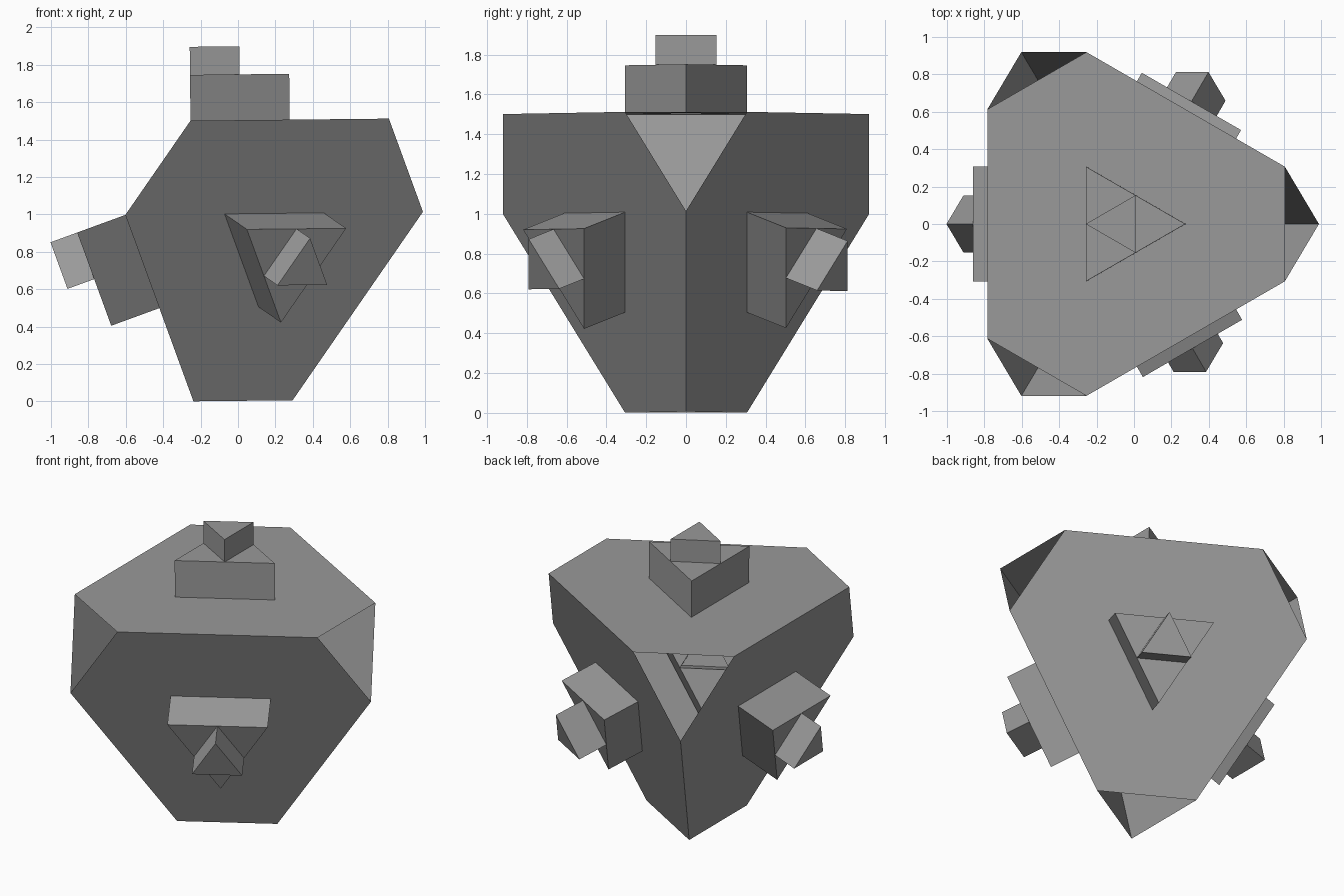
import bpy
import bmesh
from math import sqrt
from mathutils import Vector, Matrix

cube = bpy.data.objects.get("Cube")
if cube:
    bpy.data.objects.remove(cube, do_unlink=True)

grey = bpy.data.materials.new("mid_grey")
grey.use_nodes = True
tone = (0.32, 0.32, 0.32, 1)
grey.diffuse_color = tone
grey.node_tree.nodes["Principled BSDF"].inputs["Base Color"].default_value = tone

# Regular tetrahedron standing on its tip, leaning very slightly
EDGE = 2.45
CENTRE = Vector((-0.072, 0, 1.003))
radius = EDGE / sqrt(3)
rise = EDGE / (2 * sqrt(6))
LEAN = Matrix.Rotation(-0.0105, 3, 'Y')
corners = [CENTRE + LEAN @ Vector(p) for p in (
    (radius, 0, rise),
    (-radius / 2, EDGE / 2, rise),
    (-radius / 2, -EDGE / 2, rise),
    (0, 0, -3 * rise))]


def make_object(name, polygons):
    """Build one flat-shaded object from a list of point loops."""
    bm = bmesh.new()
    for loop in polygons:
        bm.faces.new([bm.verts.new(p) for p in loop])
    bmesh.ops.remove_doubles(bm, verts=bm.verts, dist=0.0001)
    mesh = bpy.data.meshes.new(name)
    bm.to_mesh(mesh)
    bm.free()
    mesh.materials.append(grey)
    obj = bpy.data.objects.new(name, mesh)
    bpy.context.collection.objects.link(obj)


def panel(tri, hole):
    """Corner-cut triangular panel around a central triangular opening."""
    loops = []
    for i in range(3):
        a, b, c = tri[i], tri[(i + 1) % 3], tri[i - 1]
        start, end = a.lerp(b, 0.25), b.lerp(a, 0.25)
        loops.append([start, end, hole[(i + 1) % 3], hole[i]])
        loops.append([a.lerp(c, 0.25), start, hole[i]])
    return loops


def walls(tri, offset):
    """Three side walls of an extruded triangle."""
    return [[tri[i], tri[(i + 1) % 3], tri[(i + 1) % 3] + offset, tri[i] + offset]
            for i in range(3)]


def midpoints(tri):
    return [tri[i].lerp(tri[(i + 1) % 3], 0.5) for i in range(3)]


# Opposite corner index, name, and heights of the two stacked prisms
sides = [
    (3, "top", 0.245, 0.15),
    (0, "right", 0.274, 0.152),
    (1, "front", 0.252, 0.153),
    (2, "back", 0.24, 0.192),
]

for skip, name, low, high in sides:
    tri = [c for i, c in enumerate(corners) if i != skip]
    middle = sum(tri, Vector()) / 3
    normal = (middle - CENTRE).normalized()
    if (tri[1] - tri[0]).cross(tri[2] - tri[0]).dot(normal) < 0:
        tri.reverse()

    # Hollow shell panel
    base = [middle.lerp(c, 0.25) for c in tri]
    make_object(name + "_panel", panel(tri, base))

    # Large hollow prism with an opening in its cap
    cap = [p + normal * low for p in base]
    mids = midpoints(cap)
    rim = [[cap[i], mids[i], mids[i - 1]] for i in range(3)]
    make_object(name + "_large_prism", walls(base, normal * low) + rim)

    # Small closed prism on top
    tip = [p + normal * high for p in mids]
    make_object(name + "_small_prism", walls(mids, normal * high) + [tip])
